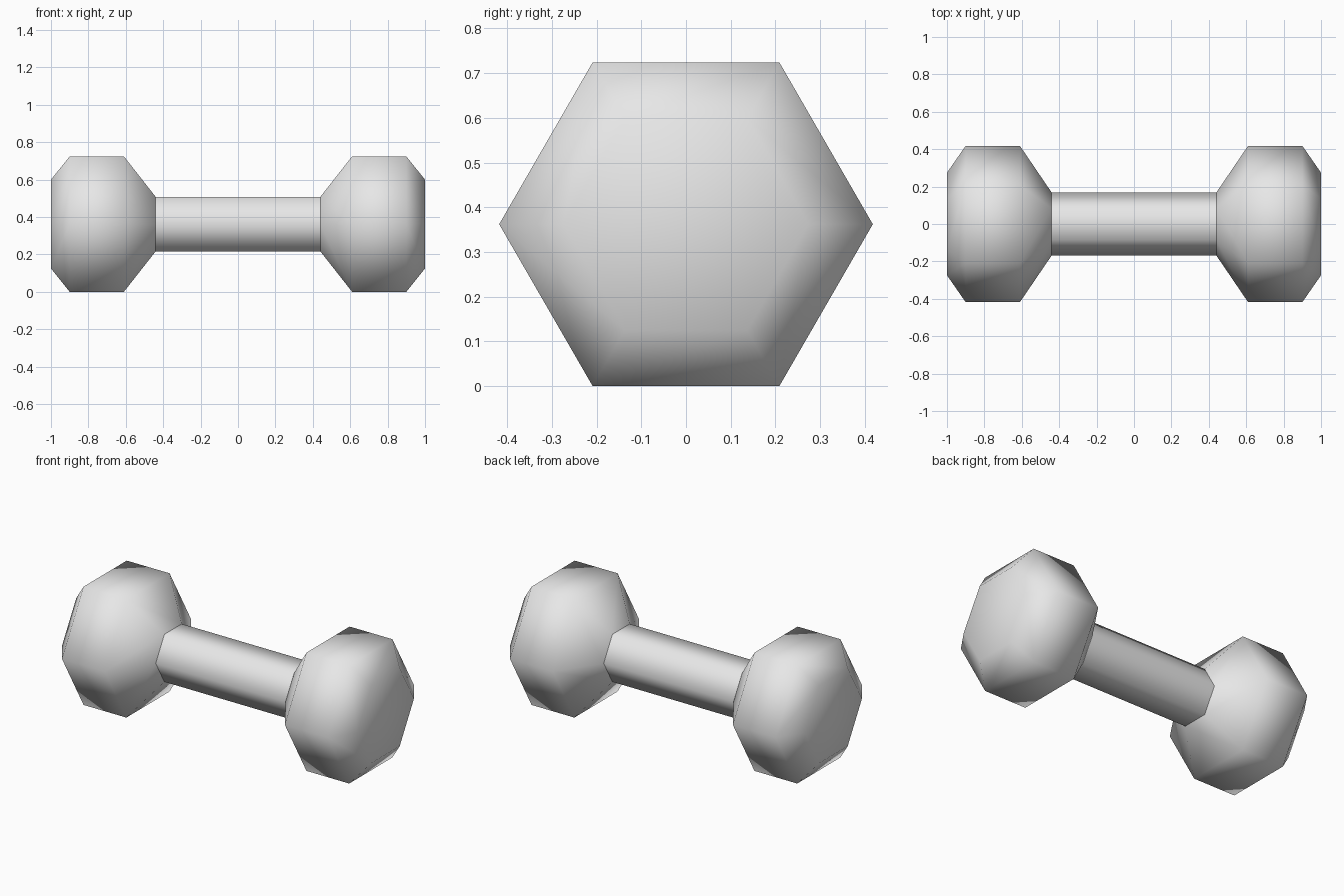
import bpy
import bmesh
from math import cos, sin, pi

old = bpy.data.objects.get("Cube")
if old:
    bpy.data.objects.remove(old, do_unlink=True)

SIDES = 6
HEAD_RADIUS = 0.418
BAR_RADIUS = 0.168
BAR_END = 0.44
AXIS_Z = HEAD_RADIUS * cos(pi / SIDES)   # rests on a flat side

metal = bpy.data.materials.new("light_grey")
metal.use_nodes = True
grey = (0.8, 0.8, 0.8, 1.0)
metal.diffuse_color = grey
metal.node_tree.nodes["Principled BSDF"].inputs["Base Color"].default_value = grey


def hex_loft(name, profile, cap_end=False):
    """Loft hexagonal rings along x from (x, radius) pairs, smooth shaded."""
    bm = bmesh.new()
    angles = [2 * pi * i / SIDES for i in range(SIDES)]
    rings = [[bm.verts.new((x, r * cos(a), AXIS_Z + r * sin(a))) for a in angles]
             for x, r in profile]
    for a, b in zip(rings, rings[1:]):
        for i in range(SIDES):
            j = (i + 1) % SIDES
            bm.faces.new((a[i], a[j], b[j], b[i]))
    if cap_end:
        bm.faces.new(rings[-1])
    # Lofts running towards -x come out inside out
    if profile[-1][0] < profile[0][0]:
        bmesh.ops.reverse_faces(bm, faces=bm.faces[:])
    for f in bm.faces:
        f.smooth = True
    mesh = bpy.data.meshes.new(name)
    bm.to_mesh(mesh)
    bm.free()
    mesh.materials.append(metal)
    bpy.context.collection.objects.link(bpy.data.objects.new(name, mesh))


# Grip bar between the two weights
hex_loft("handle", [(-BAR_END, BAR_RADIUS), (BAR_END, BAR_RADIUS)])

# Chamfered weights, from the bar outwards
head_profile = [(BAR_END, BAR_RADIUS), (0.61, HEAD_RADIUS), (0.9, HEAD_RADIUS), (1.0, 0.274)]
for name, side in (("left_weight", 1), ("right_weight", -1)):
    hex_loft(name, [(side * x, r) for x, r in head_profile], cap_end=True)
